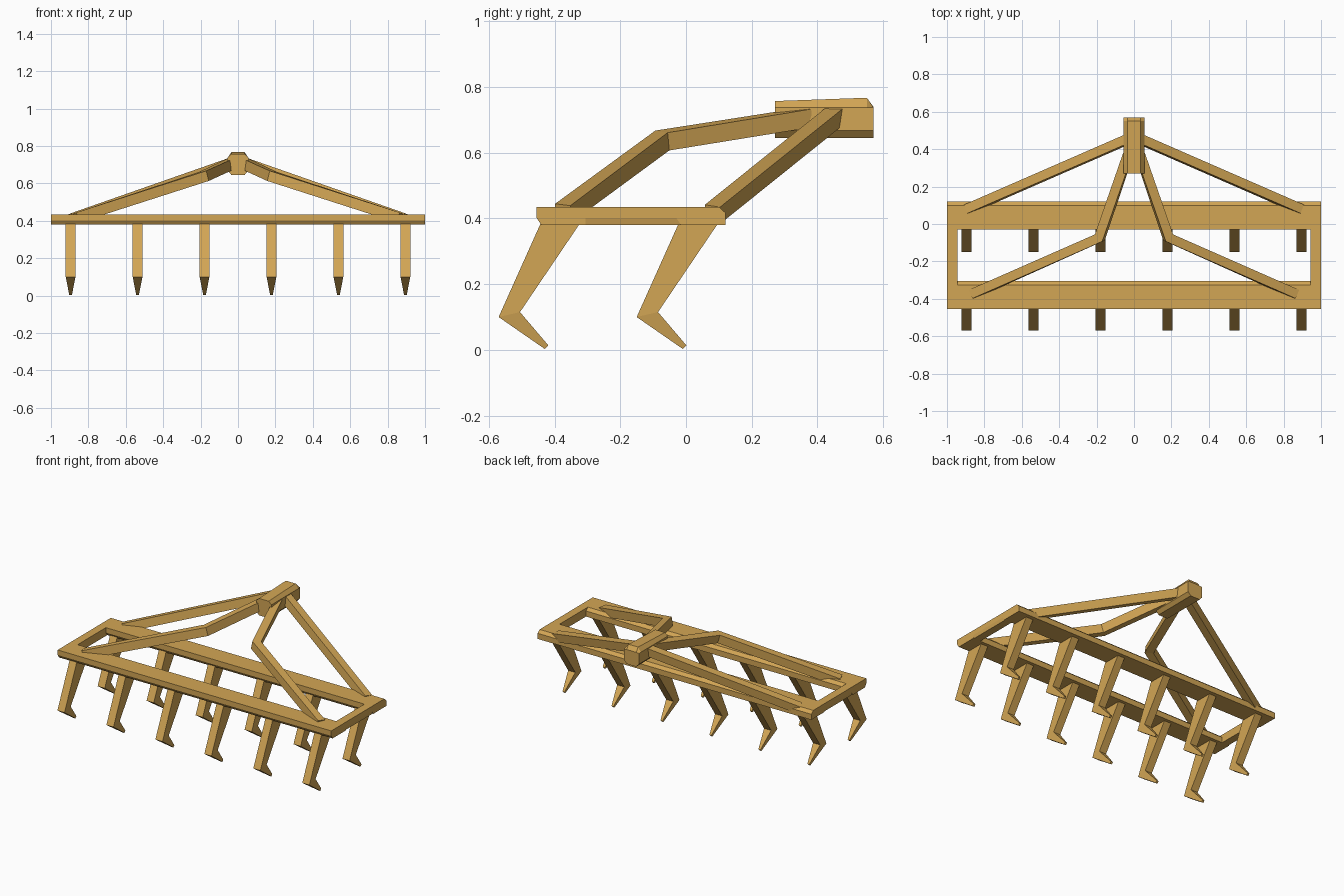
import bpy, bmesh
from mathutils import Vector, Matrix

if "Cube" in bpy.data.objects:
    bpy.data.objects.remove(bpy.data.objects["Cube"])

mat = bpy.data.materials.new("ochre_paint")
mat.diffuse_color = (0.65, 0.38, 0.09, 1)
mat.use_nodes = True
mat.node_tree.nodes["Principled BSDF"].inputs["Base Color"].default_value = mat.diffuse_color


def loft(name, rings):
    """Closed flat-shaded solid through matching rings of points."""
    bm = bmesh.new()
    vs = [[bm.verts.new(p) for p in r] for r in rings]
    n = len(rings[0])
    for a, b in zip(vs, vs[1:]):
        for i in range(n):
            j = (i + 1) % n
            bm.faces.new((a[i], a[j], b[j], b[i]))
    bm.faces.new(vs[0][::-1])
    bm.faces.new(vs[-1])
    bmesh.ops.recalc_face_normals(bm, faces=bm.faces)
    me = bpy.data.meshes.new(name)
    bm.to_mesh(me)
    bm.free()
    me.materials.append(mat)
    ob = bpy.data.objects.new(name, me)
    bpy.context.collection.objects.link(ob)
    return ob


def bar(name, pts, w, h, roll):
    """Rectangular bar mitred along a path."""
    pts = [Vector(p) for p in pts]
    dirs = [(b - a).normalized() for a, b in zip(pts, pts[1:])]
    rings = []
    for i, p in enumerate(pts):
        d0, d1 = dirs[max(i - 1, 0)], dirs[min(i, len(dirs) - 1)]
        d = (d0 + d1).normalized()
        side = d.cross(Vector((0, 0, 1))).normalized()
        up = side.cross(d)
        rot = Matrix.Rotation(roll, 3, d)
        side, up = rot @ side, rot @ up
        side = side * (w / 2 / max(d.dot(d0), 0.5))
        up = up * (h / 2)
        rings.append([p + side + up, p - side + up, p - side - up, p + side - up])
    return loft(name, rings)


ROW = 0.425  # distance between the two beams

# Cross beams with chamfered top-back and bottom-front edges
beam = [(-.455, .435), (-.325, .435), (-.305, .417), (-.305, .38), (-.44, .38), (-.455, .402)]
for label, dy in (("front", 0), ("rear", ROW)):
    loft(label + "_beam", [[(x, y + dy, z) for y, z in beam] for x in (-1, 1)])

# End rails joining the beams
for label, s in (("left", -1), ("right", 1)):
    rail = [(s, .435), (s * .945, .435), (s * .945, .38), (s * .995, .38), (s, .402)]
    loft(label + "_end_rail", [[(x, y, z) for x, z in rail] for y in (-.33, .0)])

# Bent tines: shank tapering to a point, as sections of (front y,z / back y,z / half width)
tine = [(-.44, .39, -.319, .39, .026),
        (-.57, .10, -.505, .115, .026),
        (-.43, .003, -.419, .014, .007)]
for label, dy in (("front", 0), ("rear", ROW - .005)):
    for k in range(6):
        cx = -.895 + k * .358
        loft(f"{label}_tine_{k + 1}", [
            [(cx - w, a + dy, az), (cx + w, a + dy, az), (cx + w, b + dy, bz), (cx - w, b + dy, bz)]
            for a, az, b, bz, w in tine])

# Hitch block: eight-sided bar with a sloped top and cut back corner
def hitch(y, top):
    half = [(.035, top), (.055, .738), (.055, .667), (.035, .645)]
    return [(x, y, z) for x, z in half] + [(-x, y, z) for x, z in half[::-1]]

loft("hitch_block", [hitch(.27, .757), hitch(.55, .767), hitch(.57, .74)])

# Drawbar arms from the frame to the hitch
for label, s in (("left", -1), ("right", 1)):
    bar(label + "_rear_arm", [(s * .89, .08, .412), (s * .03, .455, .713)], .05, .055, s * .15)
    bar(label + "_front_arm",
        [(s * .865, -.375, .415), (s * .183, -.072, .637), (s * .03, .375, .708)],
        .05, .056, s * .12)
